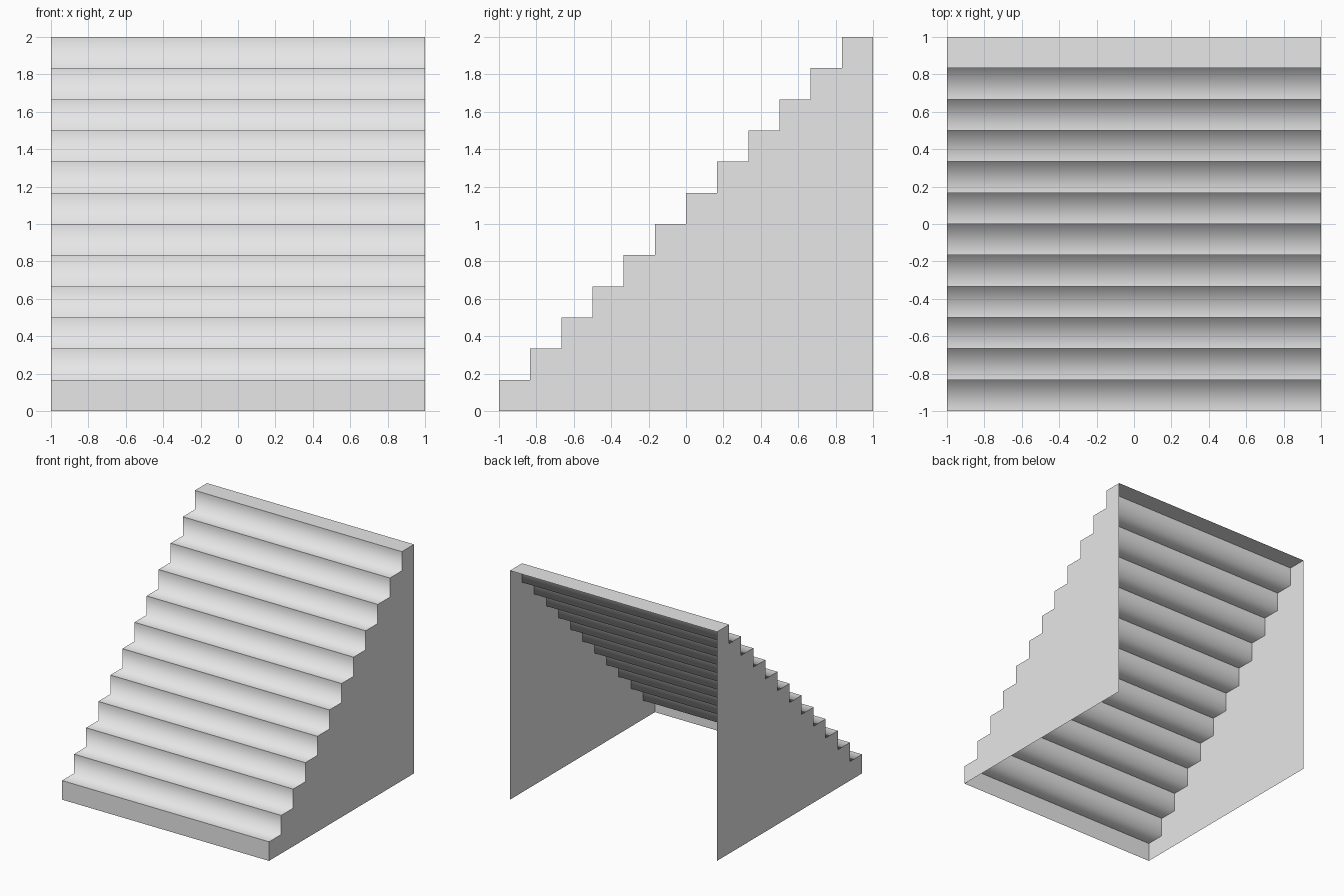
import bpy
import bmesh

STEPS = 12
SIZE = 2 / STEPS

cube = bpy.data.objects.get("Cube")
if cube:
    bpy.data.objects.remove(cube, do_unlink=True)

grey = bpy.data.materials.new("light grey")
grey.use_nodes = True
grey.diffuse_color = (0.8, 0.8, 0.8, 1)
grey.node_tree.nodes["Principled BSDF"].inputs["Base Color"].default_value = (0.8, 0.8, 0.8, 1)

# Stair profile in (y, z), from the front foot to the top back edge
profile = [(-1, 0)]
for i in range(STEPS):
    front, top = -1 + i * SIZE, (i + 1) * SIZE
    profile += [(front, top), (front + SIZE, top)]


def add_object(name, bm):
    mesh = bpy.data.meshes.new(name)
    bm.to_mesh(mesh)
    bm.free()
    mesh.materials.append(grey)
    obj = bpy.data.objects.new(name, mesh)
    bpy.context.collection.objects.link(obj)
    return obj


# Treads and risers: one open sheet, soft inner corners and sharp nosings
bm = bmesh.new()
rows = [[bm.verts.new((x, y, z)) for x in (-1, 1)] for y, z in profile]
for (a, b), (c, d) in zip(rows, rows[1:]):
    bm.faces.new((a, b, d, c)).smooth = True
for left, right in rows[1::2]:
    bm.edges.get((left, right)).smooth = False
add_object("treads_and_risers", bm)

# Side walls: flat sheets, leaving the back and underside open
for name, x in (("left_wall", 1), ("right_wall", -1)):
    bm = bmesh.new()
    outline = profile + [(1, 0)]
    if x > 0:
        outline.reverse()
    bm.faces.new([bm.verts.new((x, y, z)) for y, z in outline])
    bm.normal_update()
    bmesh.ops.triangulate(bm, faces=bm.faces[:])
    add_object(name, bm)
